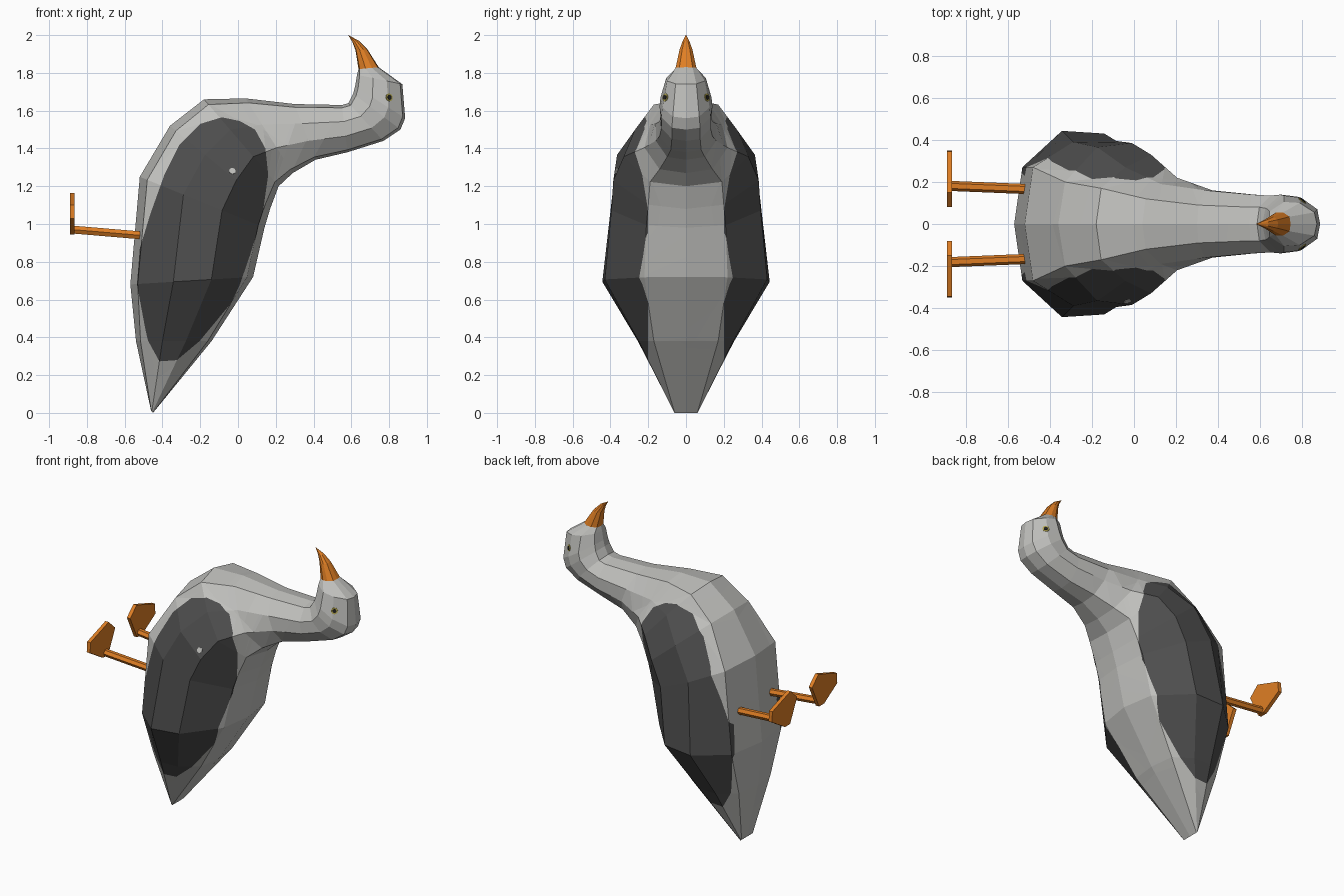
import bpy, bmesh, math
from mathutils import Vector
from mathutils.bvhtree import BVHTree

if "Cube" in bpy.data.objects:
    bpy.data.objects.remove(bpy.data.objects["Cube"])


def material(name, rgb):
    m = bpy.data.materials.new(name)
    m.diffuse_color = (*rgb, 1)
    m.use_nodes = True
    m.node_tree.nodes["Principled BSDF"].inputs["Base Color"].default_value = m.diffuse_color
    return m


GREY = material("pale grey feathers", (0.53, 0.53, 0.51))
DARK = material("charcoal feathers", (0.075, 0.075, 0.075))
ORANGE = material("orange", (0.74, 0.21, 0.018))
YELLOW = material("eye yellow", (0.45, 0.38, 0.08))
BLACK = material("eye black", (0.015, 0.015, 0.015))


def finish(name, bm, *mats):
    bmesh.ops.recalc_face_normals(bm, faces=bm.faces)
    me = bpy.data.meshes.new(name)
    bm.to_mesh(me)
    bm.free()
    for m in mats:
        me.materials.append(m)
    ob = bpy.data.objects.new(name, me)
    bpy.context.collection.objects.link(ob)
    return ob


def loft(rings):
    """Ten-sided rings: (belly x, z, back x, z, belly corner, side 1, side 2, back corner half widths)."""
    bm = bmesh.new()
    prev = None
    for i, (ax, az, bx, bz, w0, w1, w2, w3) in enumerate(rings):
        prof = [(0, 0), (.06, w0), (.35, w1), (.66, w2), (.95, w3), (1, 0)]
        prof += [(t, -w) for t, w in prof[4:0:-1]]
        ring = [bm.verts.new((ax + t * (bx - ax), w, az + t * (bz - az))) for t, w in prof]
        if prev:
            for k in range(10):
                j = (k + 1) % 10
                bm.faces.new((prev[k], prev[j], ring[j], ring[k]))
        if i in (0, len(rings) - 1):
            bm.faces.new(ring)
        prev = ring
    bmesh.ops.recalc_face_normals(bm, faces=bm.faces)
    return bm


# Body, neck and head
body = loft([
    (-.46, .01, -.45, .00, .06, .063, .063, .06),
    (-.54, .38, -.14, .38, .17, .255, .25, .17),
    (-.57, .68, .08, .72, .27, .443, .43, .22),
    (-.52, 1.25, .14, .98, .27, .39, .395, .21),
    (-.36, 1.52, .17, 1.08, .20, .365, .385, .20),
    (-.18, 1.66, .215, 1.20, .17, .27, .33, .19),
    (.04, 1.665, .29, 1.27, .12, .19, .22, .14),
    (.30, 1.635, .41, 1.34, .09, .16, .16, .10),
    (.55, 1.63, .58, 1.38, .08, .14, .14, .08),
    (.585, 1.64, .77, 1.44, .08, .135, .13, .075),
    (.61, 1.69, .86, 1.50, .075, .14, .13, .075),
    (.62, 1.73, .885, 1.56, .07, .135, .125, .07),
    (.63, 1.79, .87, 1.74, .06, .105, .10, .055),
    (.638, 1.82, .745, 1.83, .035, .055, .055, .035),
])

# Wing patches: cut the wing outline into both flanks
outline = [(-.44, .23), (-.25, .31), (-.14, .39), (-.05, .55), (.01, .68), (.065, .84),
           (.13, 1.05), (.16, 1.26), (.145, 1.40), (.09, 1.50), (.01, 1.545), (-.085, 1.565),
           (-.20, 1.53), (-.31, 1.42), (-.39, 1.26), (-.465, 1.05), (-.52, .87),
           (-.535, .68), (-.49, .44)]
planes = [(Vector((0, .2, 0)), Vector((0, 1, 0))), (Vector((0, -.2, 0)), Vector((0, 1, 0)))]
for (x0, z0), (x1, z1) in zip(outline, outline[1:] + outline[:1]):
    planes.append((Vector((x0, 0, z0)), Vector((z1 - z0, 0, x0 - x1)).normalized()))


def in_wing(c, used):
    return all((c - co).dot(n) < 1e-5 for co, n in used)


for i, (co, n) in enumerate(planes):
    faces = [f for f in body.faces if in_wing(f.calc_center_median(), planes[2:i])
             or any((v.co - co).dot(n) < 0 for v in f.verts)
             and all(any((v.co - c).dot(m) < 1e-5 for v in f.verts) for c, m in planes[2:i])]
    geom = list({e for f in faces for e in f.edges}) + list({v for f in faces for v in f.verts}) + faces
    bmesh.ops.bisect_plane(body, geom=geom, plane_co=co, plane_no=n, dist=1e-5)
for f in body.faces:
    c = f.calc_center_median()
    f.material_index = int(abs(c.y) > .2 and in_wing(c, planes[2:]))
tree = BVHTree.FromBMesh(body)
finish("body", body, GREY, DARK)

# Beak
finish("beak", loft([
    (.638, 1.82, .745, 1.83, .035, .055, .055, .035),
    (.622, 1.92, .685, 1.925, .02, .034, .034, .02),
    (.605, 1.965, .640, 1.970, .01, .018, .018, .01),
    (.583, 2.00, .588, 1.998, .001, .002, .002, .001),
]), ORANGE)


def plate(name, x, z, side, radius, lift, mat):
    """Thin disc laid on the body surface at x, z."""
    hit, normal, _, _ = tree.ray_cast(Vector((x, side, z)), Vector((0, -side, 0)))
    if normal.y * side < 0:
        normal = -normal
    bm = bmesh.new()
    bmesh.ops.create_cone(bm, cap_ends=True, segments=8, radius1=radius, radius2=radius, depth=.004)
    ob = finish(name, bm, mat)
    ob.location = hit + normal * lift
    ob.rotation_euler = normal.to_track_quat('Z', 'Y').to_euler()


def prism(name, points, offset, mat):
    """Extrude a planar polygon by an offset."""
    bm = bmesh.new()
    f = bm.faces.new([bm.verts.new(p) for p in points])
    top = bmesh.ops.extrude_face_region(bm, geom=[f], use_keep_orig=True)["geom"]
    bmesh.ops.translate(bm, vec=offset, verts=[v for v in top if isinstance(v, bmesh.types.BMVert)])
    return finish(name, bm, mat)


for s, label in ((-1, "right"), (1, "left")):
    # Eyes
    plate(label + "_eye", .80, 1.67, s, .022, .001, YELLOW)
    plate(label + "_pupil", .80, 1.67, s, .013, .004, BLACK)
    # Legs
    hexagon = [(-.48, s * .165 + .024 * math.cos(a * math.pi / 3),
                .937 + .024 * math.sin(a * math.pi / 3)) for a in range(6)]
    prism(label + "_leg", hexagon, (-.39, s * .016, .033), ORANGE)
    # Webbed feet
    foot = [(.155, .945), (.21, .945), (.35, 1.03), (.345, 1.10), (.15, 1.165), (.08, 1.10)]
    prism(label + "_foot", [(-.89, s * y, z) for y, z in foot], (.025, 0, 0), ORANGE)

# Pale fleck on one wing
plate("wing_fleck", -.03, 1.28, -1, .018, .001, GREY)
